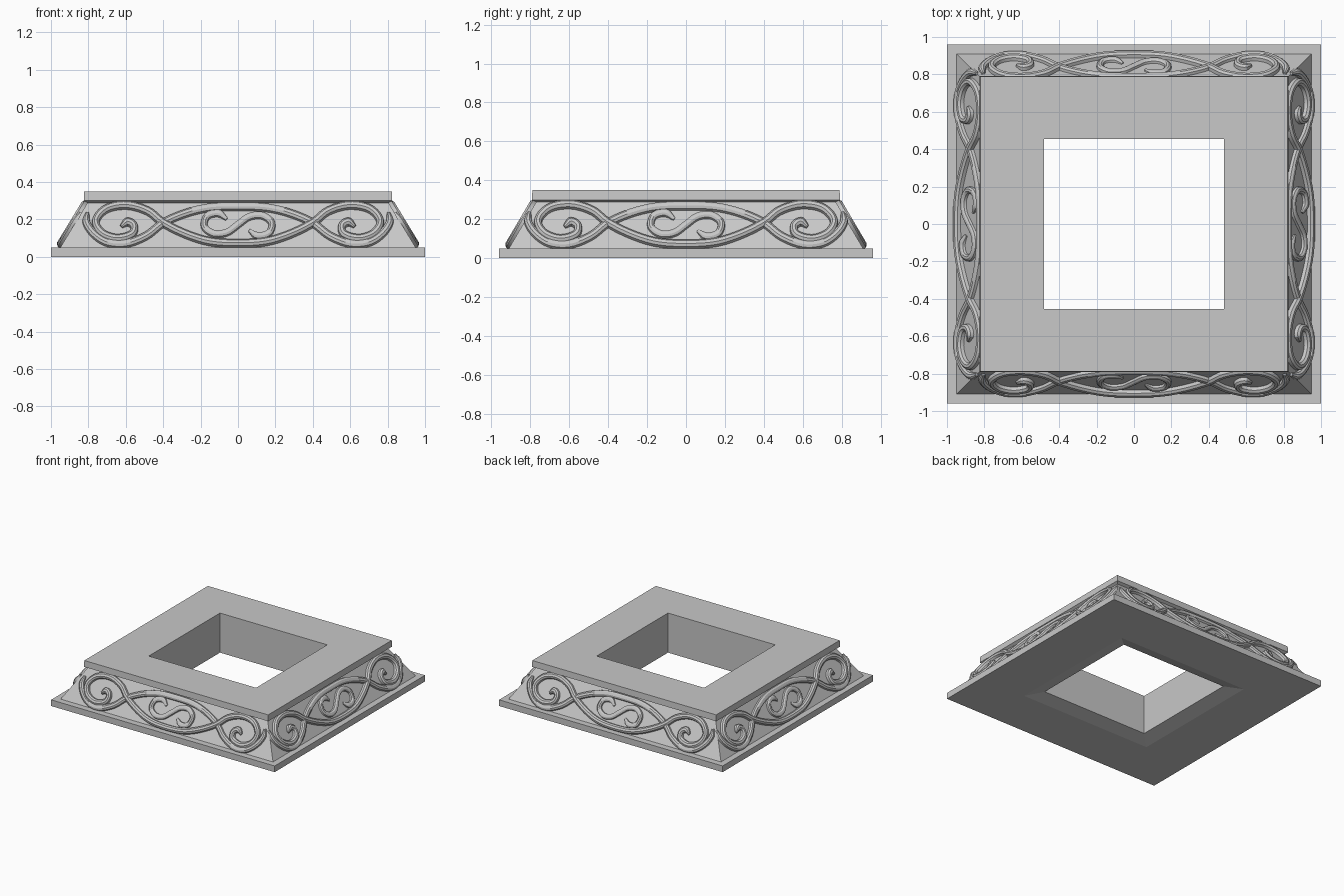
import bpy, bmesh, math
from mathutils import Vector, Matrix

cube = bpy.data.objects.get("Cube")
if cube:
    bpy.data.objects.remove(cube, do_unlink=True)

stone = bpy.data.materials.new("grey stone")
stone.use_nodes = True
stone.diffuse_color = (0.58, 0.58, 0.58, 1)
stone.node_tree.nodes["Principled BSDF"].inputs["Base Color"].default_value = (0.58, 0.58, 0.58, 1)


def finish(name, bm, smooth=False):
    mesh = bpy.data.meshes.new(name)
    bm.to_mesh(mesh)
    bm.free()
    mesh.materials.append(stone)
    obj = bpy.data.objects.new(name, mesh)
    bpy.context.collection.objects.link(obj)
    if smooth:
        bpy.ops.object.select_all(action='DESELECT')
        obj.select_set(True)
        bpy.context.view_layer.objects.active = obj
        bpy.ops.object.shade_smooth_by_angle(angle=math.radians(30))
    return obj


def loft(name, rings):
    """Skin a chain of rectangles given as (half x, half y, z)."""
    bm = bmesh.new()
    loops = [[bm.verts.new((sx * x, sy * y, z)) for sx, sy in ((-1, -1), (1, -1), (1, 1), (-1, 1))]
             for x, y, z in rings]
    for a, b in zip(loops, loops[1:]):
        for i in range(4):
            j = (i + 1) % 4
            bm.faces.new((a[i], a[j], b[j], b[i]))
    return finish(name, bm)


# Stepped frame: plinth with recessed underside, sloping body, cap with square opening
FOOT, NECK = (0.95, 0.91, 0.05), (0.805, 0.77, 0.288)
LIP = (0.48, 0.455, 0.03)
loft("plinth", [LIP, (0.59, 0.56, 0), (1, 0.96, 0), (1, 0.96, 0.05), FOOT])
loft("sloping_body", [FOOT, NECK])
loft("cap", [NECK, (0.825, 0.792, 0.3), (0.822, 0.789, 0.35), (0.48, 0.455, 0.35), LIP])


def spline(pts, steps=5):
    """Catmull-Rom curve through 2D points."""
    p = [Vector(q) for q in pts]
    p = [2 * p[0] - p[1]] + p + [2 * p[-1] - p[-2]]
    out = []
    for a, b, c, d in zip(p, p[1:], p[2:], p[3:]):
        for k in range(steps):
            t = k / steps
            out.append(0.5 * (2 * b + (c - a) * t + (2 * a - 5 * b + 4 * c - d) * t ** 2
                              + (3 * b - a - 3 * c + d) * t ** 3))
    return out + [p[-2]]


PROFILE = [(-1, -0.2), (-0.85, 0.65), (-0.35, 1), (0.35, 1), (0.85, 0.65), (1, -0.2)]


def ribbon(bm, pts, width, height, place):
    """Sweep the rounded band section along a path lying on a sloping face."""
    path = spline(pts)
    rows = []
    for i, p in enumerate(path):
        t = (path[min(i + 1, len(path) - 1)] - path[max(i - 1, 0)]).normalized()
        side = Vector((t.y, -t.x))
        taper = min(1, 0.45 + 0.14 * min(i, len(path) - 1 - i))
        row = []
        for a, h in PROFILE:
            q = p + side * (a * width * taper)
            row.append(bm.verts.new(place(q.x, q.y, h * height * taper)))
        rows.append(row)
    for a, b in zip(rows, rows[1:]):
        for i in range(len(PROFILE) - 1):
            bm.faces.new((a[i], a[i + 1], b[i + 1], b[i]))
    bm.faces.new(rows[0])
    bm.faces.new(rows[-1])


def mirrored(half):
    return half[::-1] + [(-x, z) for x, z in half[1:]]


# Interlaced strands as (along, height), centre outwards
LOW_STRAND = mirrored([(0, 0.265), (-0.15, 0.26), (-0.28, 0.23), (-0.4, 0.178), (-0.49, 0.11),
                       (-0.6, 0.068), (-0.7, 0.075), (-0.77, 0.12), (-0.81, 0.18), (-0.805, 0.235)])
HIGH_STRAND = mirrored([(0, 0.068), (-0.15, 0.078), (-0.28, 0.118), (-0.4, 0.178), (-0.48, 0.24),
                        (-0.59, 0.272), (-0.7, 0.255), (-0.76, 0.19), (-0.73, 0.125), (-0.65, 0.095),
                        (-0.57, 0.115), (-0.555, 0.16), (-0.59, 0.183), (-0.625, 0.16)])
# Central S scroll, half turned about its middle
S_HALF = [(0, 0.17), (0.06, 0.212), (0.13, 0.218), (0.18, 0.18), (0.165, 0.125), (0.105, 0.11), (0.06, 0.14)]
S_SCROLL = [(-x, 0.34 - z) for x, z in S_HALF[:0:-1]] + S_HALF

# The same carved panel on all four slopes
for k, side in enumerate(("front", "left", "back", "right")):
    axis = 1 - k % 2
    foot, neck = FOOT[axis], NECK[axis]
    rise = NECK[2] - FOOT[2]
    normal = Vector((0, -rise, foot - neck)).normalized()
    turn = Matrix.Rotation(k * math.pi / 2, 3, 'Z')

    def place(u, z, h):
        depth = foot + (neck - foot) * (z - FOOT[2]) / rise
        return turn @ (Vector((u, -depth, z)) + normal * h)

    for name, path, width, height in (("lower_strand", LOW_STRAND, 0.021, 0.024),
                                      ("upper_strand", HIGH_STRAND, 0.021, 0.029),
                                      ("s_scroll", S_SCROLL, 0.019, 0.02)):
        bm = bmesh.new()
        ribbon(bm, path, width, height, place)
        bmesh.ops.recalc_face_normals(bm, faces=bm.faces[:])
        # Open backs rest on the slope, so make sure the band faces outward
        if sum(f.normal.dot(turn @ normal) * f.calc_area() for f in bm.faces) < 0:
            bmesh.ops.reverse_faces(bm, faces=bm.faces[:])
        finish(side + "_" + name, bm, True)
